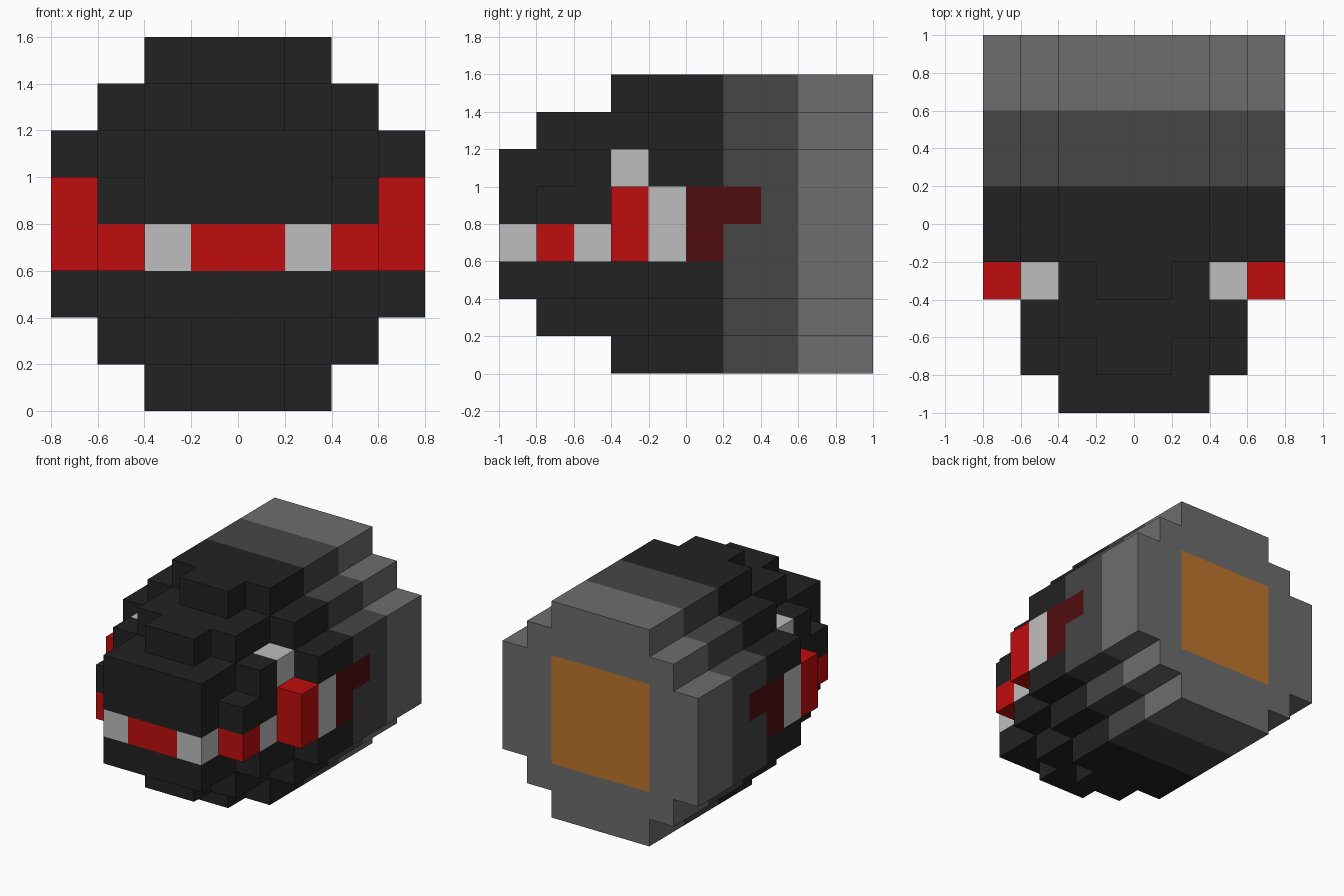
import bpy
import bmesh
from mathutils import Vector

cube = bpy.data.objects.get("Cube")
if cube:
    bpy.data.objects.remove(cube, do_unlink=True)

CELL = 0.2  # edge length of one block


def material(name, rgb):
    """Flat material from 0-255 display values."""
    lin = [(c / 255 / 12.92) if c <= 10 else ((c / 255 + 0.055) / 1.055) ** 2.4 for c in rgb]
    m = bpy.data.materials.new(name)
    m.use_nodes = True
    m.diffuse_color = (*lin, 1)
    bsdf = m.node_tree.nodes["Principled BSDF"]
    bsdf.inputs["Base Color"].default_value = (*lin, 1)
    bsdf.inputs["Roughness"].default_value = 0.9
    return m


MATS = {
    "black": material("black", (34, 34, 34)),
    "dark_grey": material("dark grey", (70, 70, 70)),
    "mid_grey": material("mid grey", (109, 109, 109)),
    "light_grey": material("light grey", (190, 190, 190)),
    "red": material("red", (192, 13, 13)),
    "dark_red": material("dark red", (82, 14, 14)),
    "orange": material("orange", (190, 118, 44)),
}
NAMES = list(MATS)


def solid(i, j, k):
    """Is block (i, j, k) filled? Each slice along y is a stepped octagon."""
    if not (-5 <= j <= 4):
        return False
    a = i if i >= 0 else -i - 1          # blocks away from the long axis
    b = k - 4 if k >= 4 else 3 - k
    widest, corner = {-5: (1, 2), -4: (2, 2), -3: (2, 3), -2: (3, 3)}.get(j, (3, 4))
    return max(a, b) <= widest and a + b <= corner


def colour(i, j, k, normal):
    """Colour of one block face."""
    a = i if i >= 0 else -i - 1
    # Stripe round the nose
    if k == 3:
        if j == -5:
            return "red" if a == 0 else "light_grey"
        if j == -4 and a == 2:
            return "red"
        if j == -3 and a == 2:
            return "light_grey"
    # Side markings
    if j == -2 and k == 5 and a == 2:
        return "light_grey"
    if a == 3:
        if k in (3, 4) and j in (-2, -1, 0):
            return {-2: "red", -1: "light_grey", 0: "dark_red"}[j]
        if k == 4 and j == 1:
            return "dark_red"
    # Panel on the back
    if normal == (0, 1, 0) and a <= 1 and 2 <= k <= 5:
        return "orange"
    # Shell bands
    return "mid_grey" if j >= 3 else "dark_grey" if j >= 1 else "black"


def block_part(name, first, last):
    """Mesh of the outer block faces in slices first..last."""
    bm = bmesh.new()
    verts = {}

    def vert(p):
        key = tuple(round(c) for c in p)
        if key not in verts:
            verts[key] = bm.verts.new(Vector(key) * CELL)
        return verts[key]

    for j in range(first, last + 1):
        for i in range(-4, 4):
            for k in range(8):
                if not solid(i, j, k):
                    continue
                centre = Vector((i + 0.5, j + 0.5, k + 0.5))
                for axis in range(3):
                    for sign in (-1, 1):
                        n = Vector((0, 0, 0))
                        n[axis] = sign
                        step = tuple(int(c) for c in n)
                        if solid(i + step[0], j + step[1], k + step[2]):
                            continue
                        u = Vector((0, 0, 0))
                        u[(axis + 1) % 3] = 0.5
                        v = n.cross(u)
                        mid = centre + n * 0.5
                        face = bm.faces.new([vert(mid + s * u + t * v) for s, t in
                                             ((-1, -1), (1, -1), (1, 1), (-1, 1))])
                        face.material_index = NAMES.index(colour(i, j, k, step))
    mesh = bpy.data.meshes.new(name)
    bm.to_mesh(mesh)
    bm.free()
    for m in MATS.values():
        mesh.materials.append(m)
    obj = bpy.data.objects.new(name, mesh)
    bpy.context.collection.objects.link(obj)
    return obj


# Rounded nose, then the three bands of the straight shell
block_part("nose", -5, -2)
block_part("front_shell", -1, 0)
block_part("middle_shell", 1, 2)
block_part("rear_shell", 3, 4)
